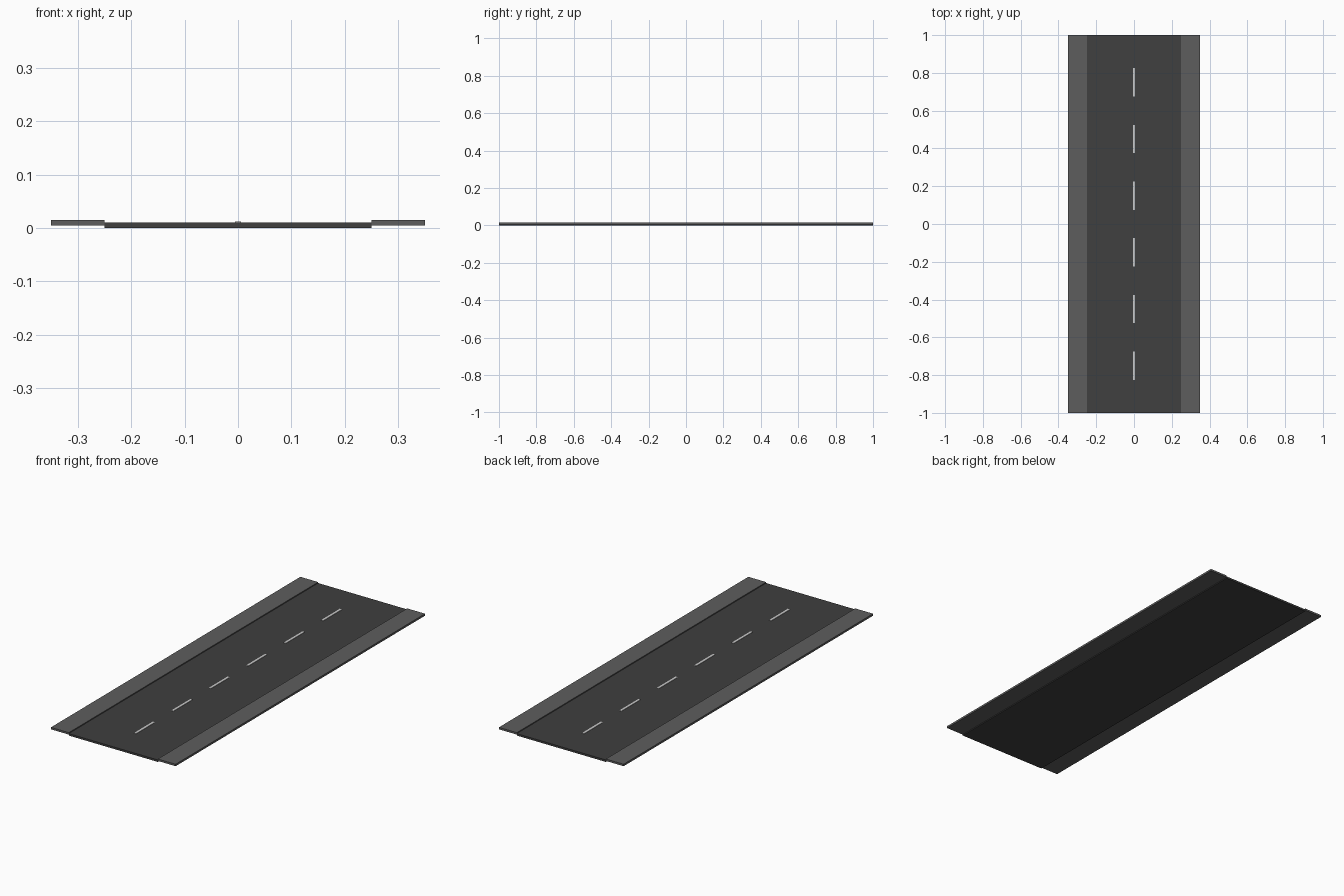
import bpy

if "Cube" in bpy.data.objects:
    bpy.data.objects.remove(bpy.data.objects["Cube"])


def material(name, value):
    mat = bpy.data.materials.new(name)
    mat.diffuse_color = (value, value, value, 1)
    mat.use_nodes = True
    mat.node_tree.nodes["Principled BSDF"].inputs["Base Color"].default_value = mat.diffuse_color
    return mat


def box(name, lo, hi, mat):
    centre = [(a + b) / 2 for a, b in zip(lo, hi)]
    bpy.ops.mesh.primitive_cube_add(size=1, location=centre)
    obj = bpy.context.object
    obj.name = name
    obj.scale = [b - a for a, b in zip(lo, hi)]
    bpy.ops.object.transform_apply(location=False, rotation=False, scale=True)
    obj.data.materials.append(mat)
    return obj


asphalt = material("asphalt", 0.05)
paving = material("paving", 0.11)
paint = material("paint", 0.8)

# Road slab
box("road", (-0.25, -1, 0), (0.25, 1, 0.01), asphalt)

# Raised sidewalks on both sides
for side, x in (("left", -0.35), ("right", 0.25)):
    box(f"sidewalk_{side}", (x, -1, 0.005), (x + 0.1, 1, 0.015), paving)

# Dashed centre line
for i in range(6):
    y = -0.75 + 0.3 * i
    box(f"lane_dash_{i + 1}", (-0.006, y - 0.075, 0.009), (0.006, y + 0.075, 0.012), paint)
